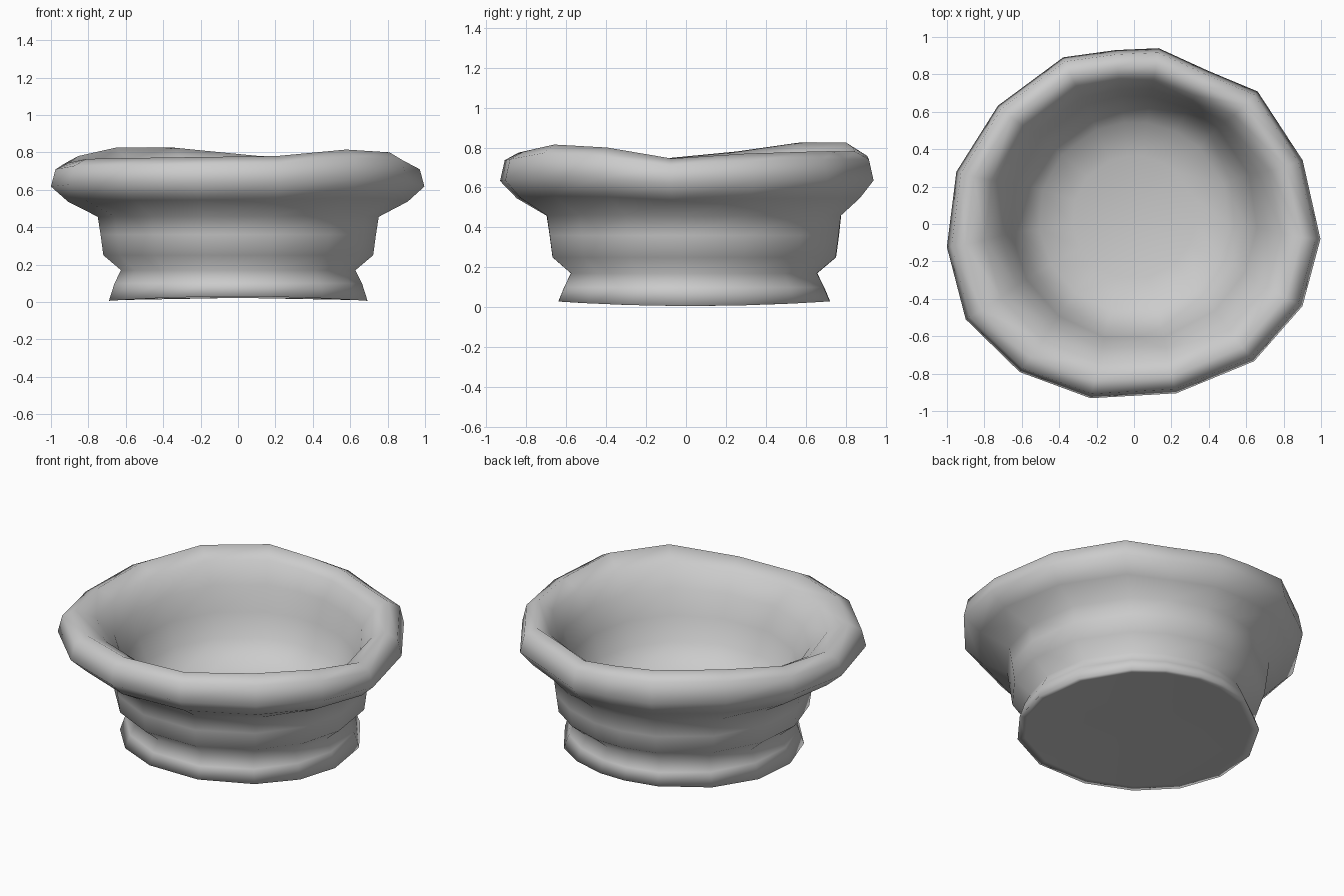
import bpy, bmesh, math

if "Cube" in bpy.data.objects:
    bpy.data.objects.remove(bpy.data.objects["Cube"])

# Rim outline: angle (deg), radius, height of the lip (hand-thrown wobble)
RIM = [(-173, 1.008, .745), (-150.5, 1.034, .765), (-127.7, 1.0, .77), (-104, .96, .775),
       (-76, .933, .78), (-48.8, .975, .815), (-26, 1.002, .80), (-4.6, 1.0, .745),
       (20.7, .964, .77), (47, .969, .78), (64, .91, .78), (82, .949, .78),
       (96, .935, .80), (113, .968, .825), (139, .964, .825), (163.6, .99, .78)]

# Profile from underside, up the outside, over the lip, down inside:
# radius, height, share of radial wobble, share of height wobble
PROFILE = [(.65, .022, .05, 0), (.695, .018, .05, 0), (.665, .10, .05, 0), (.63, .17, .05, 0),
           (.725, .25, .05, 0), (.74, .36, .05, 0), (.755, .46, .1, .1),
           (.91, .55, .8, .3), (1.0, .64, 1, .5), (.975, .75, 1, .9),
           (.90, .79, 1, 1), (.80, .735, .7, .8), (.715, .62, .3, .4),
           (.66, .48, .1, .1), (.61, .34, .05, 0), (.51, .235, 0, 0), (.33, .185, 0, 0)]


def build_bowl():
    bm = bmesh.new()
    rings = []
    for r, z, wr, wz in PROFILE:
        ring = []
        for ang, rad, top in RIM:
            a = math.radians(ang)
            rr = r * (1 + wr * (rad - 1))
            shift = .035 * (1 - wr)
            zz = z + wz * (top - .79)
            if z < .05:  # slightly uneven foot
                zz -= .012 * math.cos(2 * a)
            ring.append(bm.verts.new((rr * math.cos(a), rr * math.sin(a) + shift, zz)))
        rings.append(ring)
    n = len(RIM)
    for lo, hi in zip(rings, rings[1:]):
        for i in range(n):
            j = (i + 1) % n
            bm.faces.new((lo[i], lo[j], hi[j], hi[i]))
    # Inner floor and underside
    floor = bm.verts.new((0, .035, .17))
    under = bm.verts.new((0, .035, .022))
    for i in range(n):
        j = (i + 1) % n
        bm.faces.new((rings[-1][i], rings[-1][j], floor))
        bm.faces.new((rings[0][j], rings[0][i], under))
    for f in bm.faces:
        f.smooth = True
    me = bpy.data.meshes.new("bowl")
    bm.to_mesh(me)
    bm.free()
    ob = bpy.data.objects.new("bowl", me)
    bpy.context.collection.objects.link(ob)


build_bowl()
